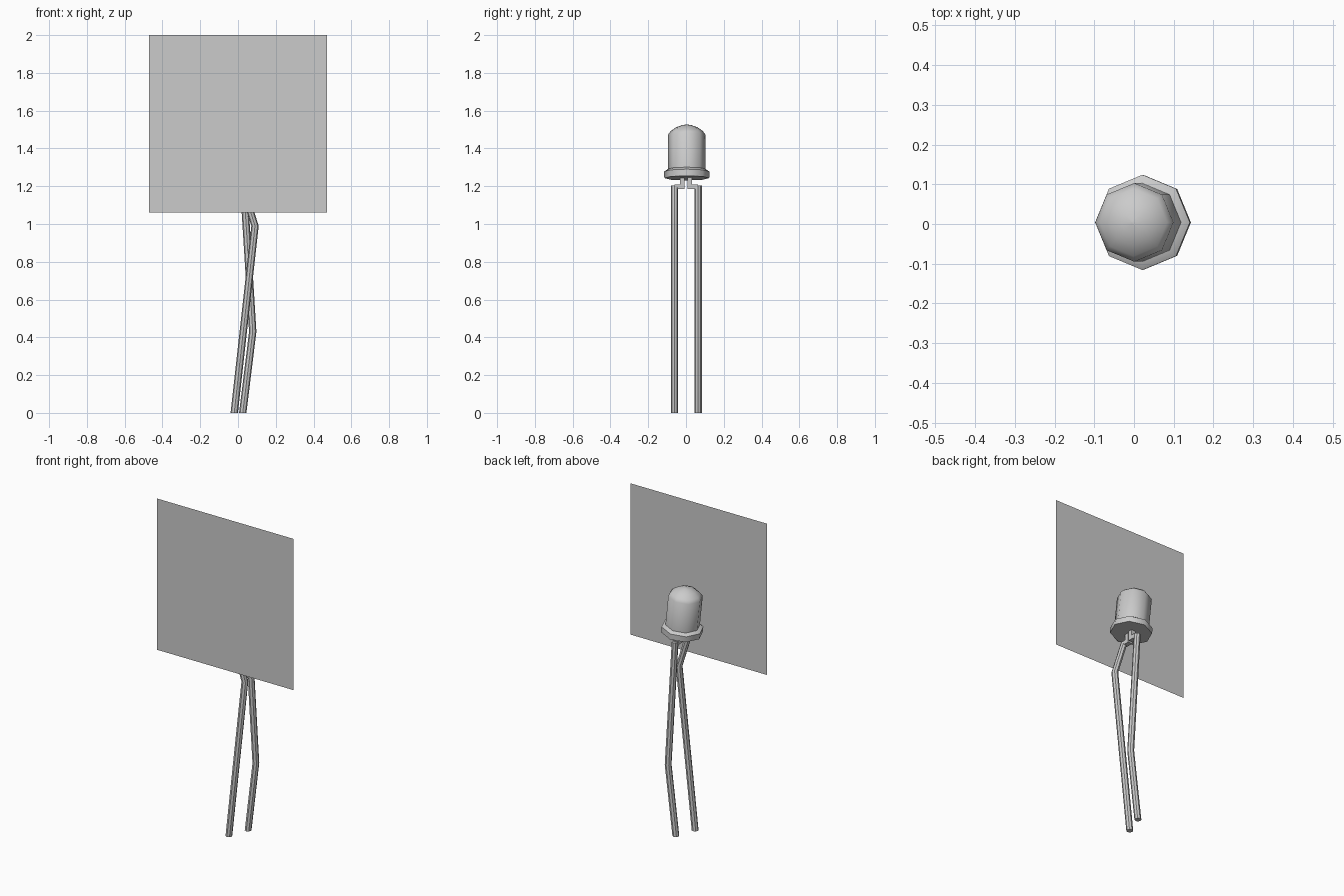
import bpy, bmesh, math
from mathutils import Matrix, Vector

if "Cube" in bpy.data.objects:
    bpy.data.objects.remove(bpy.data.objects["Cube"])


def make_object(name, bm, smooth=None):
    bmesh.ops.recalc_face_normals(bm, faces=bm.faces)
    mesh = bpy.data.meshes.new(name)
    bm.to_mesh(mesh)
    bm.free()
    ob = bpy.data.objects.new(name, mesh)
    bpy.context.collection.objects.link(ob)
    if smooth:
        bpy.ops.object.select_all(action='DESELECT')
        ob.select_set(True)
        bpy.context.view_layer.objects.active = ob
        bpy.ops.object.shade_smooth_by_angle(angle=math.radians(smooth))
    return ob


def skin(bm, rings):
    """Bridge rings of points with quads and cap both ends."""
    loops = [[bm.verts.new(p) for p in r] for r in rings]
    n = len(loops[0])
    for a, b in zip(loops, loops[1:]):
        for i in range(n):
            j = (i + 1) % n
            bm.faces.new((a[i], a[j], b[j], b[i]))
    bm.faces.new(loops[0])
    bm.faces.new(loops[-1])


def circle(c, r, n=8):
    return [Vector((c[0] + r * math.cos(2 * math.pi * i / n),
                    c[1] + r * math.sin(2 * math.pi * i / n), c[2]))
            for i in range(n)]


def lathe(name, profile, matrix):
    bm = bmesh.new()
    skin(bm, [circle((0, 0, z), max(r, 0.0005)) for r, z in profile])
    ob = make_object(name, bm, 50)
    ob.data.transform(matrix)
    return ob


def box(bm, lo, hi):
    lo, hi = Vector(lo), Vector(hi)
    m = Matrix.Translation((lo + hi) / 2) @ Matrix.Diagonal((*(hi - lo), 1))
    bmesh.ops.create_cube(bm, size=1, matrix=m)


# Lamp body, tipped slightly towards -x
tilt = Matrix.Translation((0.025, 0.004, 1.243)) @ Matrix.Rotation(math.radians(-6), 4, 'Y')
lathe("base_flange", [(0.119, 0), (0.12, 0.035), (0.1, 0.048)], tilt)
lathe("bulb", [(0.099, 0.04), (0.099, 0.232), (0.085, 0.25), (0.058, 0.27),
               (0.028, 0.281), (0, 0.285)], tilt)

# Bent wire leads with an inward step below the flange
paths = {
    "front_lead": (-0.061, [(-0.02, 0), (0.09, 0.99), (0.022, 1.205)]),
    "back_lead": (0.064, [(0.025, 0), (0.078, 0.43), (0.03, 1.205)]),
}
for name, (y, path) in paths.items():
    bm = bmesh.new()
    skin(bm, [circle((x, y, z), 0.0195) for x, z in path])
    make_object(name, bm, 40)
    x = path[-1][0]
    side = math.copysign(1, y)
    bm = bmesh.new()
    box(bm, (x - 0.015, min(y, side * 0.018), 1.185), (x + 0.015, max(y, side * 0.018), 1.21))
    box(bm, (x - 0.015, side * 0.02 - 0.013, 1.185), (x + 0.015, side * 0.02 + 0.013, 1.26))
    make_object(name + "_step", bm)

# Flat square panel standing in front of the lamp
bm = bmesh.new()
bmesh.ops.create_grid(bm, x_segments=1, y_segments=1, size=0.47,
                      matrix=Matrix.Translation((0, -0.124, 1.53)) @ Matrix.Rotation(math.pi / 2, 4, 'X'))
make_object("panel", bm)
